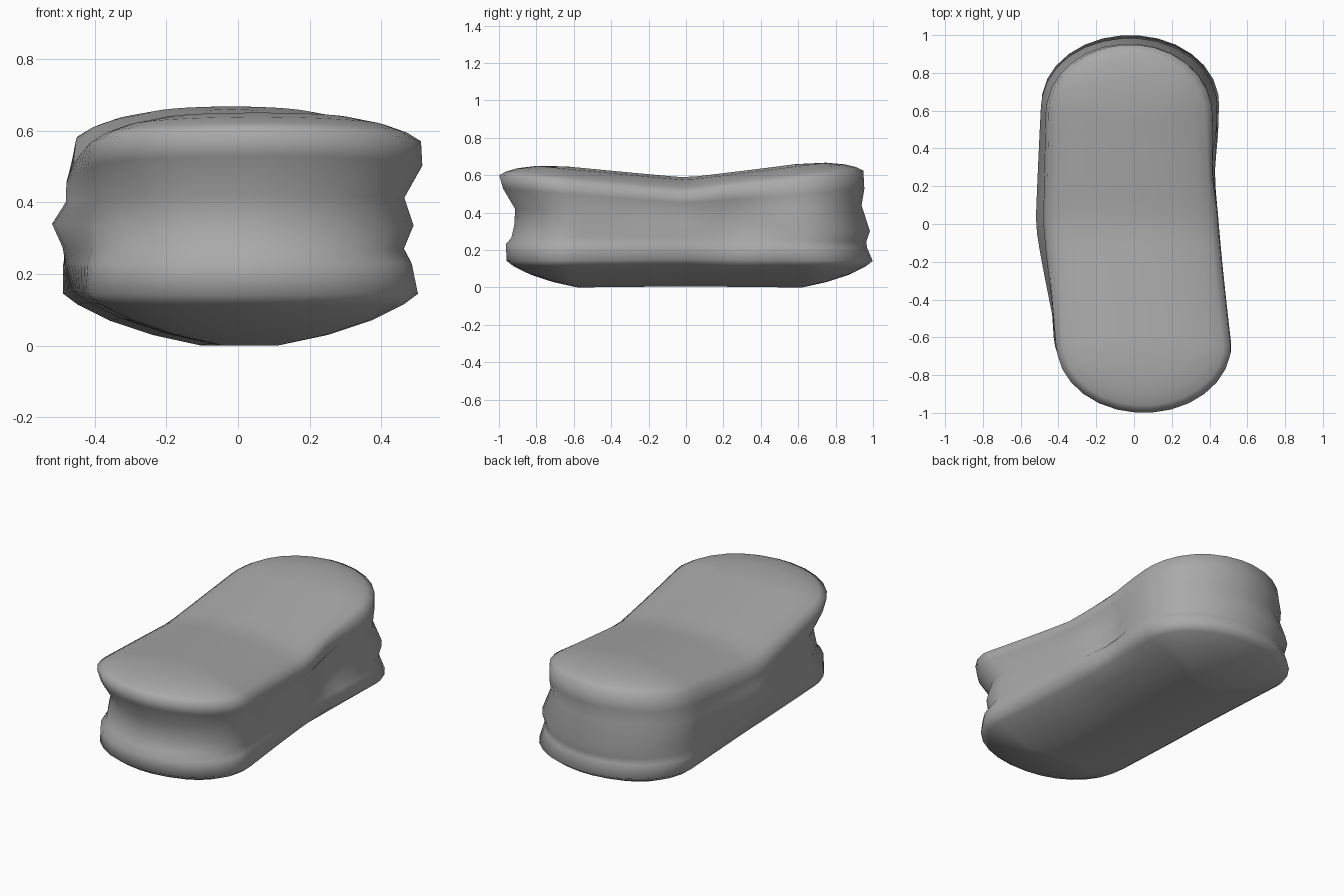
import bpy
import bmesh
import math

CAP_STEPS = 7
SIDE_STEPS = 14

cube = bpy.data.objects.get("Cube")
if cube:
    bpy.data.objects.remove(cube)


def blend(front, middle, back, y, reach, power):
    """Value along the length, eased from the middle to either end."""
    amount = min(abs(y) / reach, 1) ** power
    return middle + ((front if y < 0 else back) - middle) * amount


def outline(ends, left, right, heights, inset=0, lift=0, pinch=0):
    """Closed ring with straight-ish sides and elliptical ends."""
    front, back = ends[0] + inset, ends[1] - inset
    cap = max(0.36 - inset, 0.05)
    angles = [math.pi / 2 * (k + 0.4) / CAP_STEPS for k in range(CAP_STEPS)]
    stations = [(math.sin(a), front + cap - cap * math.cos(a)) for a in angles]
    for k in range(SIDE_STEPS + 1):
        stations.append((1, front + cap + (back - front - 2 * cap) * k / SIDE_STEPS))
    stations += [(math.sin(a), back - cap + cap * math.cos(a)) for a in reversed(angles)]
    right_side, left_side = [], []
    for width, y in stations:
        lo = blend(*left, y, 0.68, 1.15) + inset
        hi = blend(*right, y, 0.68, 1.15) - inset
        hi -= pinch * math.exp(-((y - 0.27) / 0.16) ** 2)
        middle, reach = (lo + hi) / 2, width * (hi - lo) / 2
        z = blend(*heights, y, 1, 1.05) + lift
        right_side.append((middle + reach, y, z))
        left_side.append((middle - reach, y, z))
    return right_side + left_side[::-1]


# Side contours, from the lower edge up to the upper edge:
# end positions, left edge, right edge, height (front, middle, back)
layers = [
    ((-.96, 1), (-.42, -.46, -.49), (.51, .445, .45), (.14, .15, .14)),
    ((-.965, .97), (-.41, -.48, -.49), (.49, .445, .44), (.23, .23, .21)),
    ((-.935, .965), (-.39, -.49, -.48), (.47, .43, .43), (.265, .275, .24)),
    ((-.92, .985), (-.39, -.52, -.49), (.5, .45, .44), (.33, .34, .3)),
    ((-.915, .94), (-.37, -.48, -.47), (.475, .42, .41), (.42, .4, .44)),
    ((-.98, .955), (-.4, -.48, -.465), (.52, .45, .41), (.53, .45, .53)),
    ((-1, .95), (-.41, -.46, -.45), (.515, .445, .41), (.6, .505, .63)),
]

# Crowned underside, waisted sides and crowned top
rings = [outline(*layers[0], inset, lift)
         for inset, lift in ((.38, -.145), (.25, -.115), (.13, -.075), (.04, -.03))]
for index, layer in enumerate(layers):
    rings.append(outline(*layer, pinch=0.045 if 1 < index < 5 else 0.018))
rings += [outline(*layers[-1], inset, lift)
          for inset, lift in ((.04, .025), (.1, .047), (.2, .069), (.36, .082))]

bm = bmesh.new()
loops = [[bm.verts.new(p) for p in ring] for ring in rings]
count = len(loops[0])
for lower, upper in zip(loops, loops[1:]):
    for i in range(count):
        j = (i + 1) % count
        bm.faces.new((lower[i], lower[j], upper[j], upper[i]))

# Close underside and top with strips running side to side
for loop in (loops[0], loops[-1]):
    for k in range(count // 2 - 1):
        bm.faces.new((loop[k], loop[k + 1], loop[-2 - k], loop[-1 - k]))
bmesh.ops.recalc_face_normals(bm, faces=bm.faces)

# Rest on the ground
base = min(v.co.z for v in bm.verts)
for v in bm.verts:
    v.co.z -= base

mesh = bpy.data.meshes.new("cushion_body")
bm.to_mesh(mesh)
bm.free()
for face in mesh.polygons:
    face.use_smooth = True

grey = bpy.data.materials.new("plain_grey")
grey.use_nodes = True
color = (0.4, 0.4, 0.4, 1)
grey.diffuse_color = color
grey.node_tree.nodes["Principled BSDF"].inputs["Base Color"].default_value = color
mesh.materials.append(grey)

body = bpy.data.objects.new("cushion_body", mesh)
bpy.context.scene.collection.objects.link(body)
